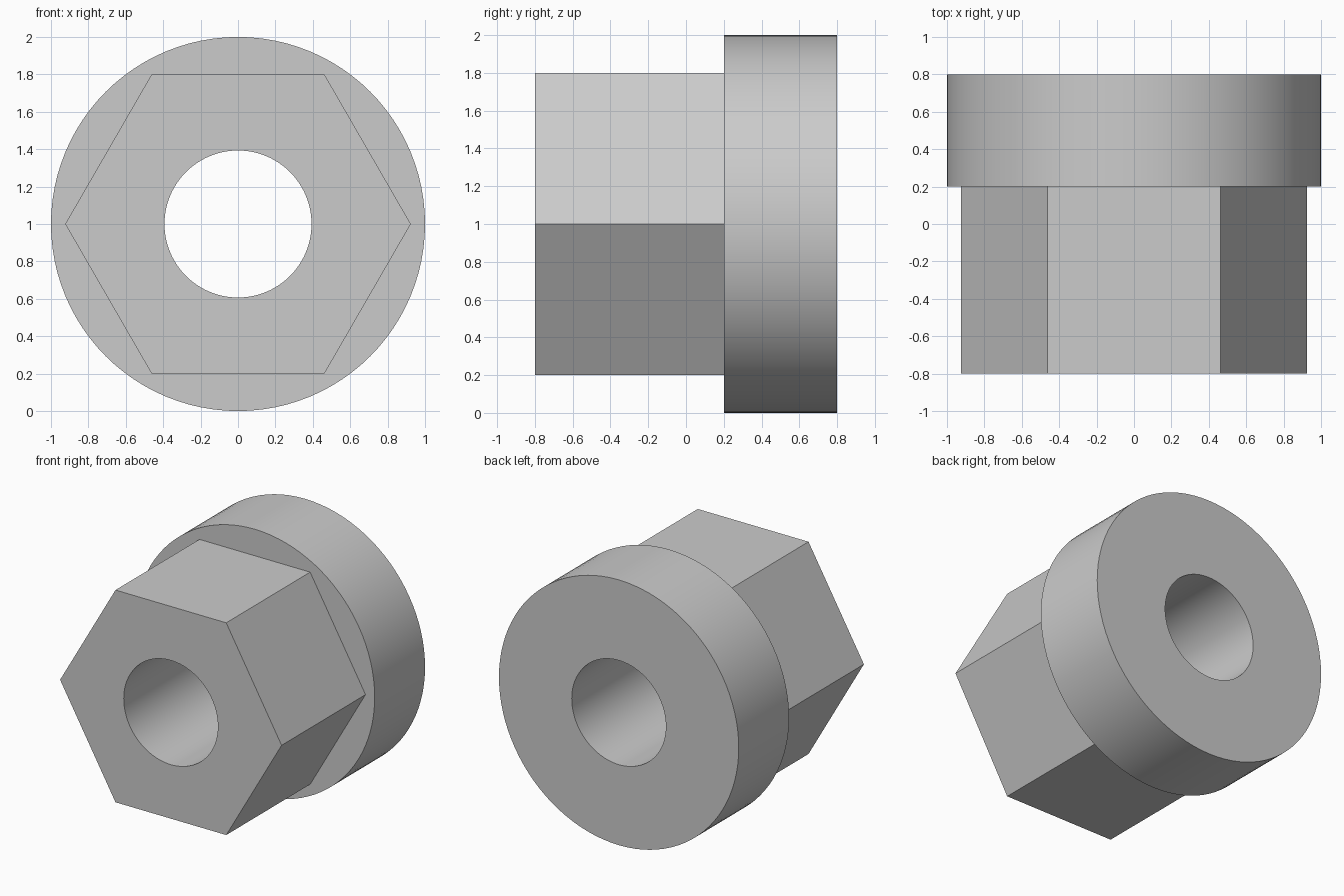
import bpy, bmesh
from math import sin, cos, pi, radians

cube = bpy.data.objects.get("Cube")
if cube:
    bpy.data.objects.remove(cube, do_unlink=True)

SEGMENTS = 96          # multiple of six, so hexagon corners land on points
BORE, FLANGE, APOTHEM = 0.393, 1.0, 0.8
FRONT, STEP, BACK = -0.8, 0.2, 0.8

# Single material
grey = bpy.data.materials.new("light grey")
grey.use_nodes = True
colour = (0.6, 0.6, 0.6, 1)
grey.diffuse_color = colour
grey.node_tree.nodes["Principled BSDF"].inputs["Base Color"].default_value = colour


def circle(radius):
    return lambda angle: radius


def hexagon(angle):
    return APOTHEM / cos((angle + 1e-9) % (pi / 3) - pi / 6)


def ring(bm, radius_at, y):
    points = []
    for i in range(SEGMENTS):
        a = 2 * pi * i / SEGMENTS
        r = radius_at(a)
        points.append(bm.verts.new((r * cos(a), y, 1 + r * sin(a))))
    return points


# Hexagonal body, round flange and through bore as one closed loft
bm = bmesh.new()
sections = [(circle(BORE), FRONT), (hexagon, FRONT), (hexagon, STEP),
            (circle(FLANGE), STEP), (circle(FLANGE), BACK), (circle(BORE), BACK)]
rings = [ring(bm, shape, y) for shape, y in sections]
for k, a in enumerate(rings):
    b = rings[(k + 1) % len(rings)]
    for i in range(SEGMENTS):
        j = (i + 1) % SEGMENTS
        bm.faces.new((a[i], a[j], b[j], b[i]))
bmesh.ops.recalc_face_normals(bm, faces=bm.faces)

mesh = bpy.data.meshes.new("flanged_hex_nut")
bm.to_mesh(mesh)
bm.free()
mesh.materials.append(grey)
nut = bpy.data.objects.new("flanged_hex_nut", mesh)
bpy.context.collection.objects.link(nut)

# Smooth the round walls, keep the rims and hexagon corners sharp
for other in bpy.context.selected_objects:
    other.select_set(False)
nut.select_set(True)
bpy.context.view_layer.objects.active = nut
bpy.ops.object.shade_smooth_by_angle(angle=radians(30))
